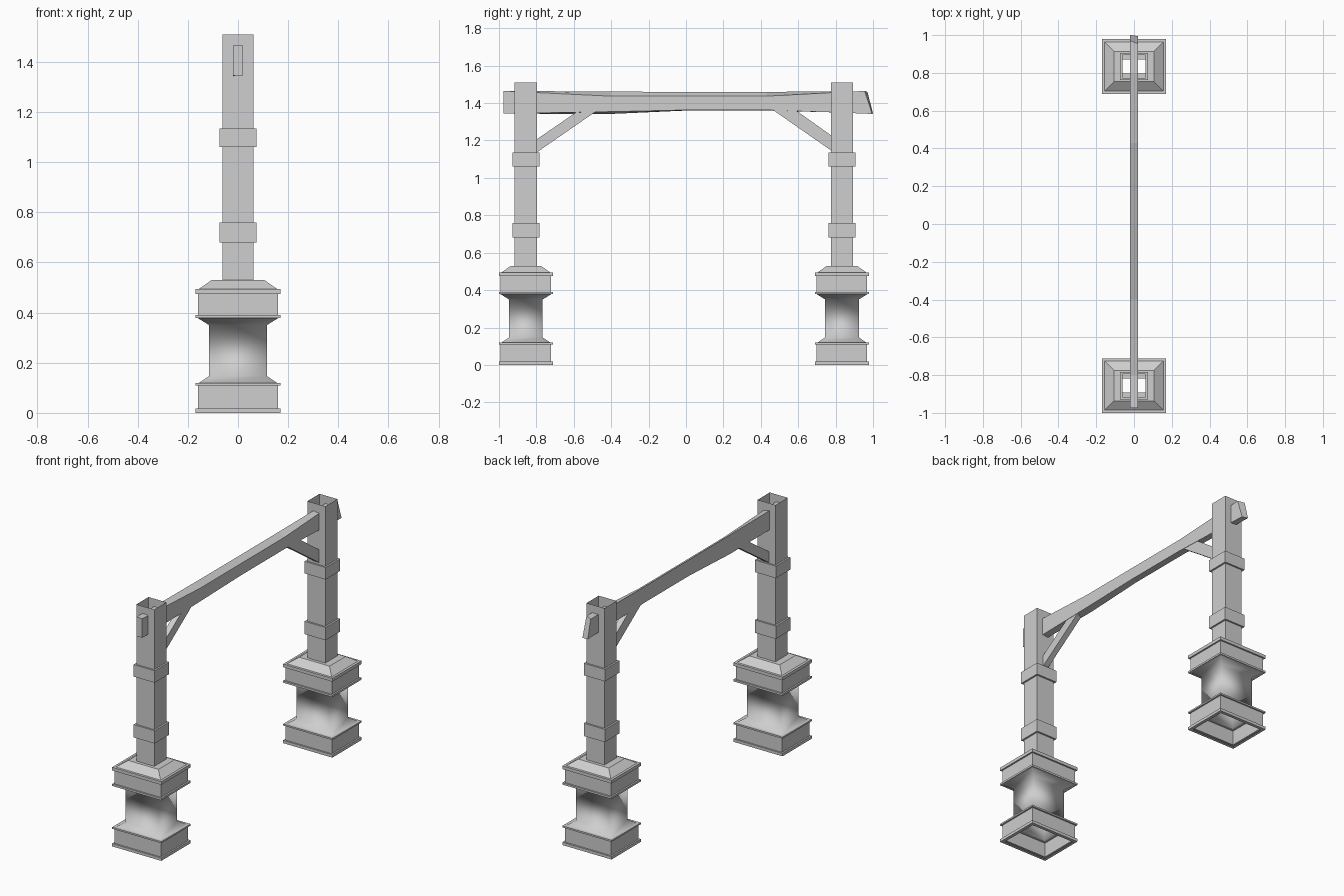
import bpy
import bmesh
import math

cube = bpy.data.objects.get("Cube")
if cube:
    bpy.data.objects.remove(cube, do_unlink=True)

stone = bpy.data.materials.new("light_grey")
stone.use_nodes = True
grey = (0.62, 0.62, 0.62, 1)
stone.diffuse_color = grey
stone.node_tree.nodes["Principled BSDF"].inputs["Base Color"].default_value = grey


def loft(name, rings, cap=False, closed=False):
    """Skin a run of four-cornered rings; optionally cap it or close it to a loop."""
    bm = bmesh.new()
    rows = [[bm.verts.new(p) for p in ring] for ring in rings]
    pairs = list(zip(rows, rows[1:]))
    if closed:
        pairs.append((rows[-1], rows[0]))
    for a, b in pairs:
        for i in range(4):
            j = (i + 1) % 4
            bm.faces.new((a[i], a[j], b[j], b[i]))
    if cap:
        bm.faces.new(rows[0][::-1])
        bm.faces.new(rows[-1])
    if cap or closed:
        bmesh.ops.recalc_face_normals(bm, faces=bm.faces)
    mesh = bpy.data.meshes.new(name)
    bm.to_mesh(mesh)
    bm.free()
    mesh.materials.append(stone)
    obj = bpy.data.objects.new(name, mesh)
    bpy.context.collection.objects.link(obj)
    return obj


def square(cy, z, hx, hy):
    return [(-hx, cy - hy, z), (hx, cy - hy, z), (hx, cy + hy, z), (-hx, cy + hy, z)]


def tube(name, cy, profile, inset=0.025, **options):
    return loft(name, [square(cy, z, h, h - inset) for h, z in profile], **options)


TRIM, BLOCK, SHAFT, POST = 0.17, 0.16, 0.115, 0.062

# Profiles as (half width, height)
foot = [(0.15, 0), (TRIM, 0), (TRIM, 0.018), (BLOCK, 0.018), (BLOCK, 0.11),
        (TRIM, 0.11), (TRIM, 0.12), (0.155, 0.12)]
shaft = [(0.155, 0.12), (SHAFT, 0.147), (SHAFT, 0.35), (BLOCK, 0.378)]
capital = [(BLOCK, 0.378), (TRIM, 0.378), (TRIM, 0.39), (BLOCK, 0.39), (BLOCK, 0.475),
           (TRIM, 0.475), (TRIM, 0.495), (0.155, 0.495), (0.105, 0.53), (POST, 0.53)]

for side, cy in (("front", -0.856), ("back", 0.834)):
    # Hollow pedestal
    tube(side + "_pedestal_foot", cy, foot)
    column = tube(side + "_pedestal_shaft", cy, shaft)
    tube(side + "_pedestal_capital", cy, capital)
    bpy.ops.object.select_all(action="DESELECT")
    column.select_set(True)
    bpy.context.view_layer.objects.active = column
    bpy.ops.object.shade_smooth_by_angle(angle=math.radians(65))

    # Open post with two collars
    tube(side + "_post", cy, [(POST, 0.53), (POST, 1.51)], inset=0.002)
    for label, low, high in (("lower", 0.68, 0.76), ("upper", 1.06, 1.135)):
        tube(f"{side}_{label}_collar", cy,
             [(POST, low), (0.073, low), (0.073, high), (POST, high)],
             inset=0.001, closed=True)

# Hewn crossbeam: (y, bottom and top on the +x side, bottom and top on the -x side)
W = 0.02
sections = [(-0.975, 1.345, 1.465, 1.345, 1.465),
            (-0.8, 1.347, 1.456, 1.343, 1.464),
            (-0.4, 1.354, 1.437, 1.342, 1.461),
            (0, 1.363, 1.437, 1.36, 1.46),
            (0.43, 1.363, 1.437, 1.36, 1.46),
            (0.8, 1.35, 1.457, 1.35, 1.462)]
beam = [[(W, y, a), (W, y, b), (-W, y, d), (-W, y, c)] for y, a, b, c, d in sections]
beam.append([(W, 0.995, 1.342), (W, 0.955, 1.465), (-W, 0.97, 1.46), (-W, 1.0, 1.345)])
loft("crossbeam", beam, cap=True)

# Diagonal braces, running from the posts up into the beam
braces = {"front_brace": [(-0.8, 1.135), (-0.46, 1.37), (-0.56, 1.37), (-0.8, 1.205)],
          "back_brace": [(0.775, 1.147), (0.455, 1.37), (0.575, 1.37), (0.775, 1.228)]}
for name, outline in braces.items():
    loft(name, [[(x, y, z) for y, z in outline] for x in (-0.018, 0.018)], cap=True)
